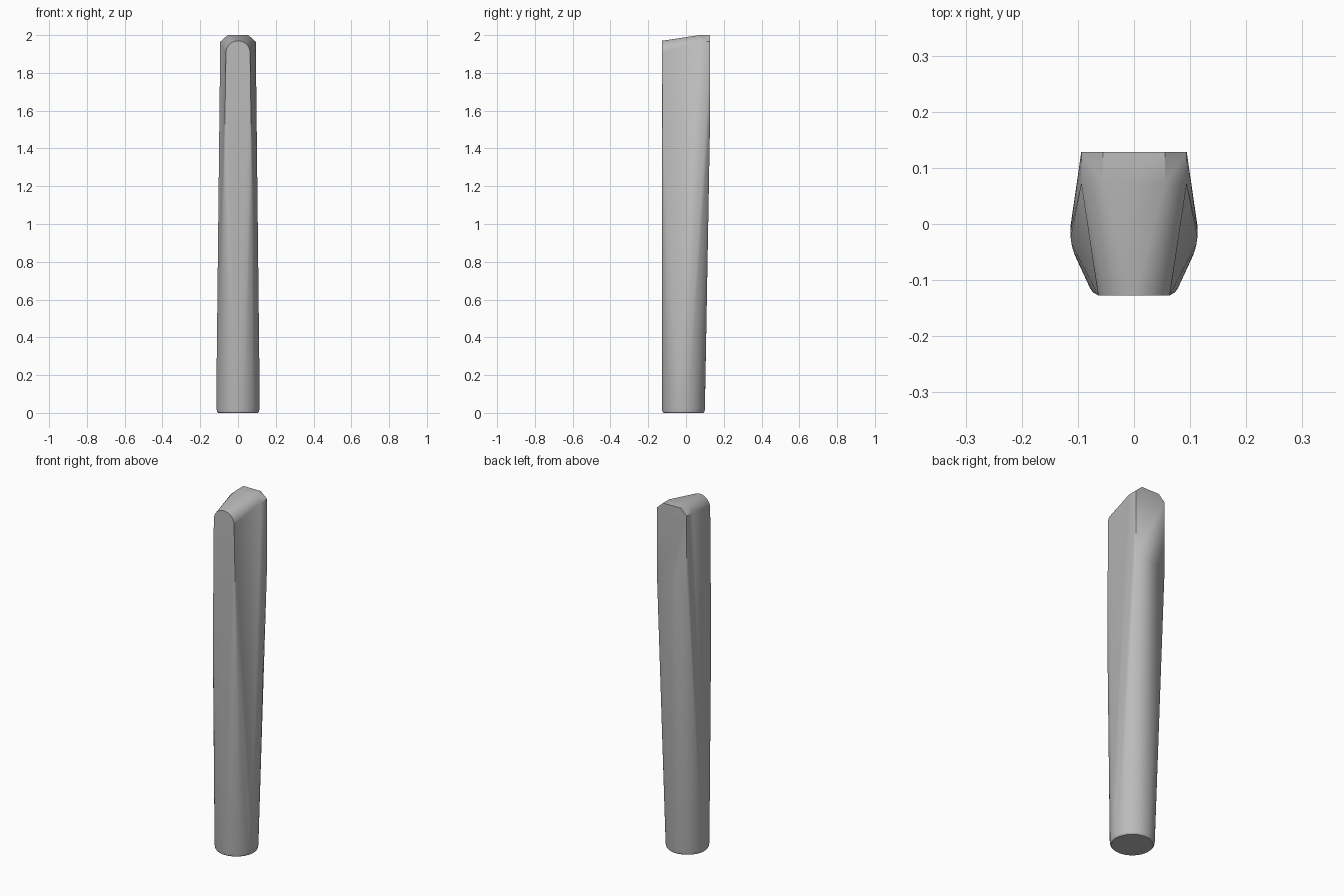
import bpy, bmesh
from math import sin, cos, pi, radians

cube = bpy.data.objects.get("Cube")
if cube:
    bpy.data.objects.remove(cube)

SEGMENTS = 64
FRONT, BACK = -0.127, 0.128


def ring(radius, z, centre_y=-0.0135):
    steps = (2 * pi * i / SEGMENTS for i in range(SEGMENTS))
    return [(radius * cos(a), centre_y + radius * sin(a), z) for a in steps]


def pair(x, y, z):
    return [(x, y, z), (-x, y, z)]


# Round foot with a softened lower rim
points = ring(0.106, 0) + ring(0.111, 0.006) + ring(0.1135, 0.02) + ring(0.1135, 0.2)

# Arched flat on the front
arch = 0.064
for i in range(25):
    a = pi * i / 24
    points.append((arch * cos(a), FRONT, 1.906 + arch * sin(a)))
points += pair(arch, FRONT, 1.43)

# Shoulders where the flat blends into the round foot
points += pair(0.073, -0.122, 1.25) + pair(0.079, -0.113, 1.1)

# Chamfered head and the flat back
for y in (0.072, BACK):
    points += pair(0.055, y, 2.0) + pair(0.094, y, 1.965)
points += pair(0.094, BACK, 1.58)

# Wrap all sections in one tapering skin
bm = bmesh.new()
for p in points:
    bm.verts.new(p)
hull = bmesh.ops.convex_hull(bm, input=bm.verts)
spare = {g for key in ("geom_interior", "geom_unused") for g in hull[key]
         if isinstance(g, bmesh.types.BMVert)}
bmesh.ops.delete(bm, geom=list(spare), context="VERTS")
bmesh.ops.dissolve_limit(bm, angle_limit=radians(0.3), verts=bm.verts, edges=bm.edges)
bmesh.ops.recalc_face_normals(bm, faces=bm.faces)

mesh = bpy.data.meshes.new("tapered_bar")
bm.to_mesh(mesh)
bm.free()
bar = bpy.data.objects.new("tapered_bar", mesh)
bpy.context.collection.objects.link(bar)

# Plain grey finish
grey = bpy.data.materials.new("plain_grey")
grey.use_nodes = True
colour = (0.5, 0.5, 0.5, 1)
grey.diffuse_color = colour
grey.node_tree.nodes["Principled BSDF"].inputs["Base Color"].default_value = colour
mesh.materials.append(grey)

bpy.ops.object.select_all(action="DESELECT")
bar.select_set(True)
bpy.context.view_layer.objects.active = bar
bpy.ops.object.shade_smooth_by_angle(angle=radians(20))
